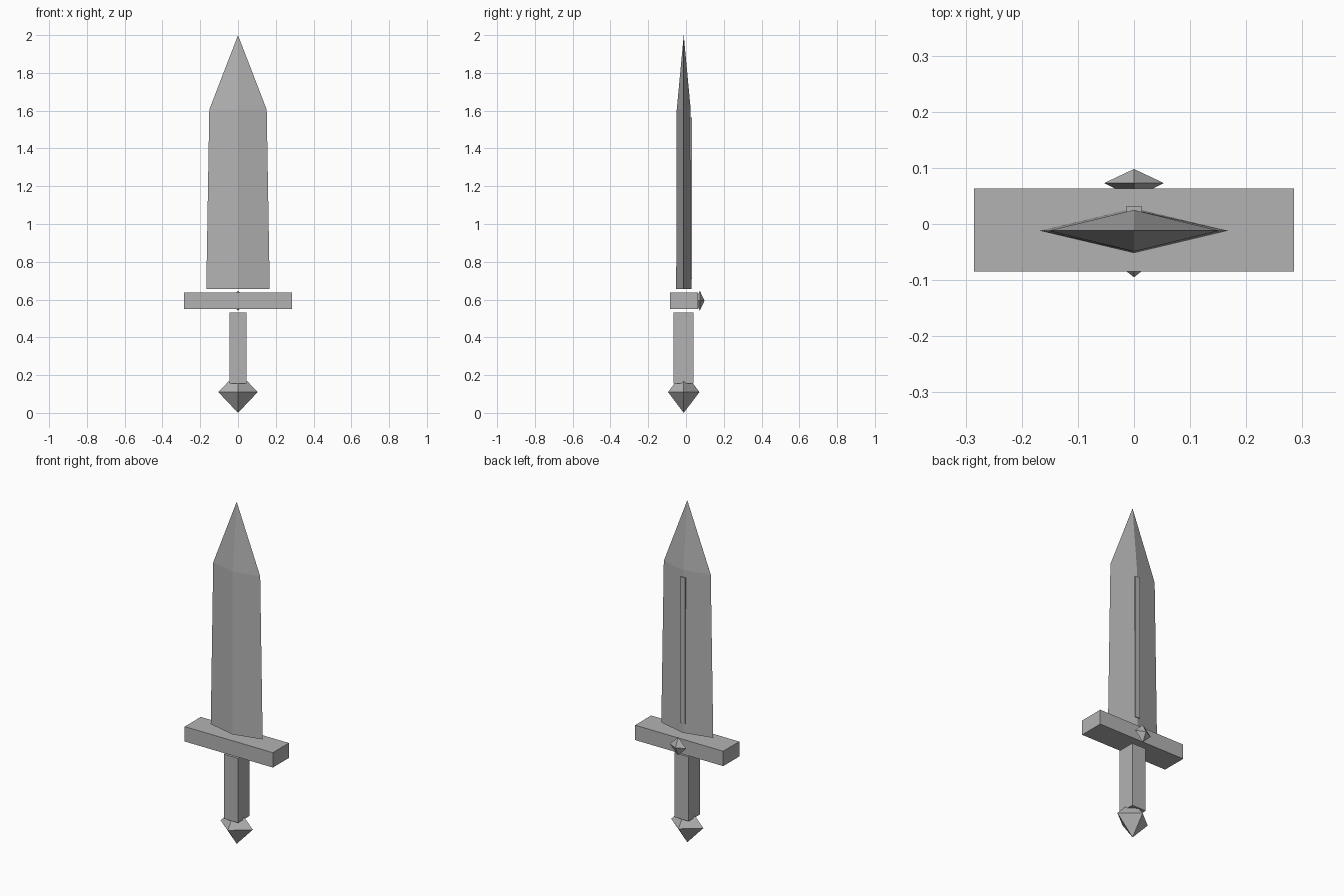
import bpy
import bmesh
from mathutils import Matrix, Vector

cube = bpy.data.objects.get("Cube")
if cube:
    bpy.data.objects.remove(cube, do_unlink=True)

CY = -0.012  # centre plane of the dagger

steel = bpy.data.materials.new("plain_grey")
steel.use_nodes = True
GREY = (0.45, 0.45, 0.45, 1)
steel.diffuse_color = GREY
steel.node_tree.nodes["Principled BSDF"].inputs["Base Color"].default_value = GREY


def finish(bm, name):
    bmesh.ops.recalc_face_normals(bm, faces=bm.faces)
    mesh = bpy.data.meshes.new(name)
    bm.to_mesh(mesh)
    bm.free()
    mesh.materials.append(steel)
    obj = bpy.data.objects.new(name, mesh)
    bpy.context.collection.objects.link(obj)
    return obj


def box(name, low, high):
    bm = bmesh.new()
    bmesh.ops.create_cube(bm, size=1)
    low, high = Vector(low), Vector(high)
    for v in bm.verts:
        v.co = (low + high) / 2 + v.co * (high - low)
    return finish(bm, name)


def diamond_loft(name, rings, tip, matrix):
    """Stack diamond rings (half width, half depth, height) and close to a tip."""
    bm = bmesh.new()
    loops = [[bm.verts.new(p) for p in ((w, 0, h), (0, d, h), (-w, 0, h), (0, -d, h))]
             for w, d, h in rings]
    point = bm.verts.new((0, 0, tip))
    bm.faces.new(loops[0])
    for i in range(4):
        j = (i + 1) % 4
        for a, b in zip(loops, loops[1:]):
            bm.faces.new((a[i], a[j], b[j], b[i]))
        bm.faces.new((loops[-1][i], loops[-1][j], point))
    bmesh.ops.transform(bm, matrix=matrix, verts=bm.verts)
    return finish(bm, name)


# Blade with a raised rib on its back
centre = Matrix.Translation((0, CY, 0))
diamond_loft("blade", [(0.168, 0.04, 0.655), (0.152, 0.037, 1.605)], 2.0, centre)
box("blade_rib", (-0.014, CY, 0.71), (0.014, 0.031, 1.565))

# Crossguard and grip
box("guard", (-0.285, -0.085, 0.55), (0.285, 0.063, 0.637))
box("grip", (-0.046, -0.065, 0.155), (0.046, 0.041, 0.532))

# Faceted pommel, pointing down
diamond_loft("pommel", [(0.052, 0.042, 0.165), (0.104, 0.083, 0.11)], 0.0, centre)

# Faceted gem on the back of the guard, pointing backwards
gem_place = Matrix.Translation((0, 0, 0.594)) @ Matrix.Rotation(-1.5707963, 4, "X")
diamond_loft("guard_gem", [(0.027, 0.027, 0.06), (0.053, 0.053, 0.073)], 0.098, gem_place)
